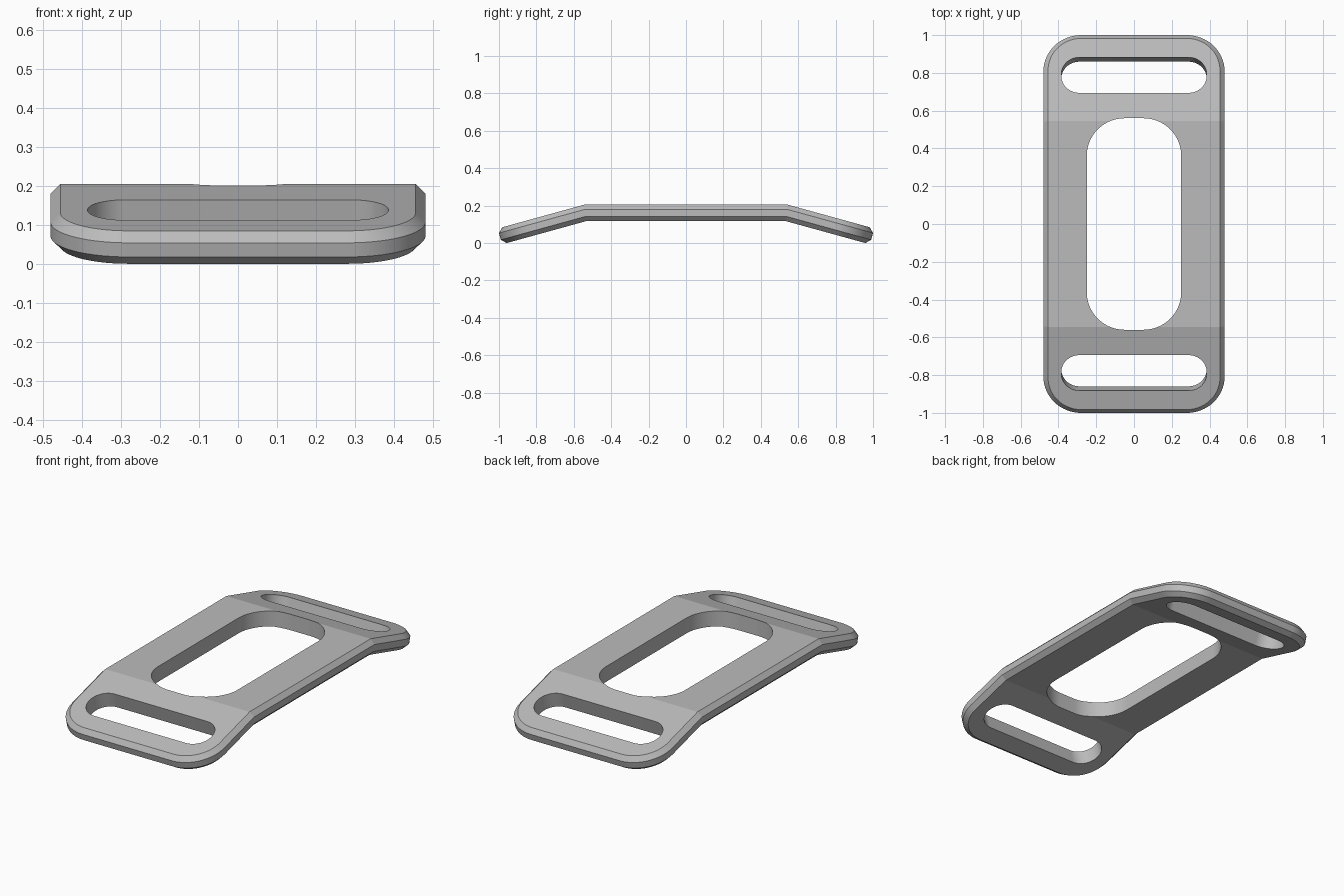
import bpy, bmesh, math
from mathutils import Matrix, Vector

if "Cube" in bpy.data.objects:
    bpy.data.objects.remove(bpy.data.objects["Cube"], do_unlink=True)

TOP, THICK, CHAMFER = 0.205, 0.0875, 0.025
FOLD, ANGLE = 0.545, math.radians(15.4)
HALF_W, HALF_L, RADIUS = 0.48, FOLD + 0.4787, 0.2

grey = bpy.data.materials.new("grey plastic")
grey.use_nodes = True
colour = (0.5, 0.5, 0.5, 1)
grey.diffuse_color = colour
grey.node_tree.nodes["Principled BSDF"].inputs["Base Color"].default_value = colour


def rounded_rect(half_x, half_y, r, steps=20):
    """Counter-clockwise outline of a rectangle with round corners."""
    points = []
    for corner, (sx, sy) in enumerate([(1, 1), (-1, 1), (-1, -1), (1, -1)]):
        for i in range(steps + 1):
            a = (corner + i / steps) * math.pi / 2
            points.append((sx * (half_x - r) + r * math.cos(a),
                           sy * (half_y - r) + r * math.sin(a)))
    return points


def stack(layers):
    """Closed solid from (outline, height) layers, bottom first."""
    bm = bmesh.new()
    rings = [[bm.verts.new((x, y, z)) for x, y in pts] for pts, z in layers]
    n = len(rings[0])
    for low, high in zip(rings, rings[1:]):
        for i in range(n):
            j = (i + 1) % n
            bm.faces.new((low[i], low[j], high[j], high[i]))
    bm.faces.new(rings[0][::-1])
    bm.faces.new(rings[-1])
    return bm


def to_object(bm, name):
    mesh = bpy.data.meshes.new(name)
    bm.to_mesh(mesh)
    bm.free()
    mesh.materials.append(grey)
    obj = bpy.data.objects.new(name, mesh)
    bpy.context.collection.objects.link(obj)
    return obj


# Flat plate with a chamfered rim
outer = rounded_rect(HALF_W, HALF_L, RADIUS)
inner = rounded_rect(HALF_W - CHAMFER, HALF_L - CHAMFER, RADIUS - CHAMFER)
base = TOP - THICK
bm = stack([(inner, base), (outer, base + CHAMFER),
            (outer, TOP - CHAMFER), (inner, TOP)])

# Fold both ends down along mitred lines
for side in (1, -1):
    bmesh.ops.bisect_plane(bm, geom=bm.verts[:] + bm.edges[:] + bm.faces[:],
                           plane_co=(0, side * FOLD, 0), plane_no=(0, 1, 0))


def fold_matrix(side):
    pivot = Vector((0, side * FOLD, TOP))
    return (Matrix.Translation(pivot) @ Matrix.Rotation(-side * ANGLE, 4, "X")
            @ Matrix.Translation(-pivot))


for v in bm.verts:
    side = 1 if v.co.y > 0 else -1
    beyond = abs(v.co.y) - FOLD
    if abs(beyond) < 1e-4:
        v.co.y = side * (FOLD - (TOP - v.co.z) * math.tan(ANGLE / 2))
    elif beyond > 0:
        v.co = fold_matrix(side) @ v.co
plate = to_object(bm, "bent_plate")

# Centre opening and one strap slot square to each folded end
cutters = []
outline = rounded_rect(0.25, 0.56, 0.2)
cutters.append(to_object(stack([(outline, -0.5), (outline, 0.5)]), "opening_cutter"))
for side in (1, -1):
    outline = [(x, y + side * (FOLD + 0.2525)) for x, y in rounded_rect(0.385, 0.0975, 0.095)]
    bm = stack([(outline, -0.1), (outline, 0.5)])
    bm.transform(fold_matrix(side))
    cutters.append(to_object(bm, "slot_cutter"))

bpy.ops.object.select_all(action="DESELECT")
plate.select_set(True)
bpy.context.view_layer.objects.active = plate
for cutter in cutters:
    cutter.hide_render = True
    cut = plate.modifiers.new("cut", "BOOLEAN")
    cut.operation, cut.solver, cut.object = "DIFFERENCE", "EXACT", cutter
    bpy.ops.object.modifier_apply(modifier=cut.name)
    bpy.data.objects.remove(cutter, do_unlink=True)

bpy.ops.object.shade_smooth_by_angle(angle=math.radians(8))
